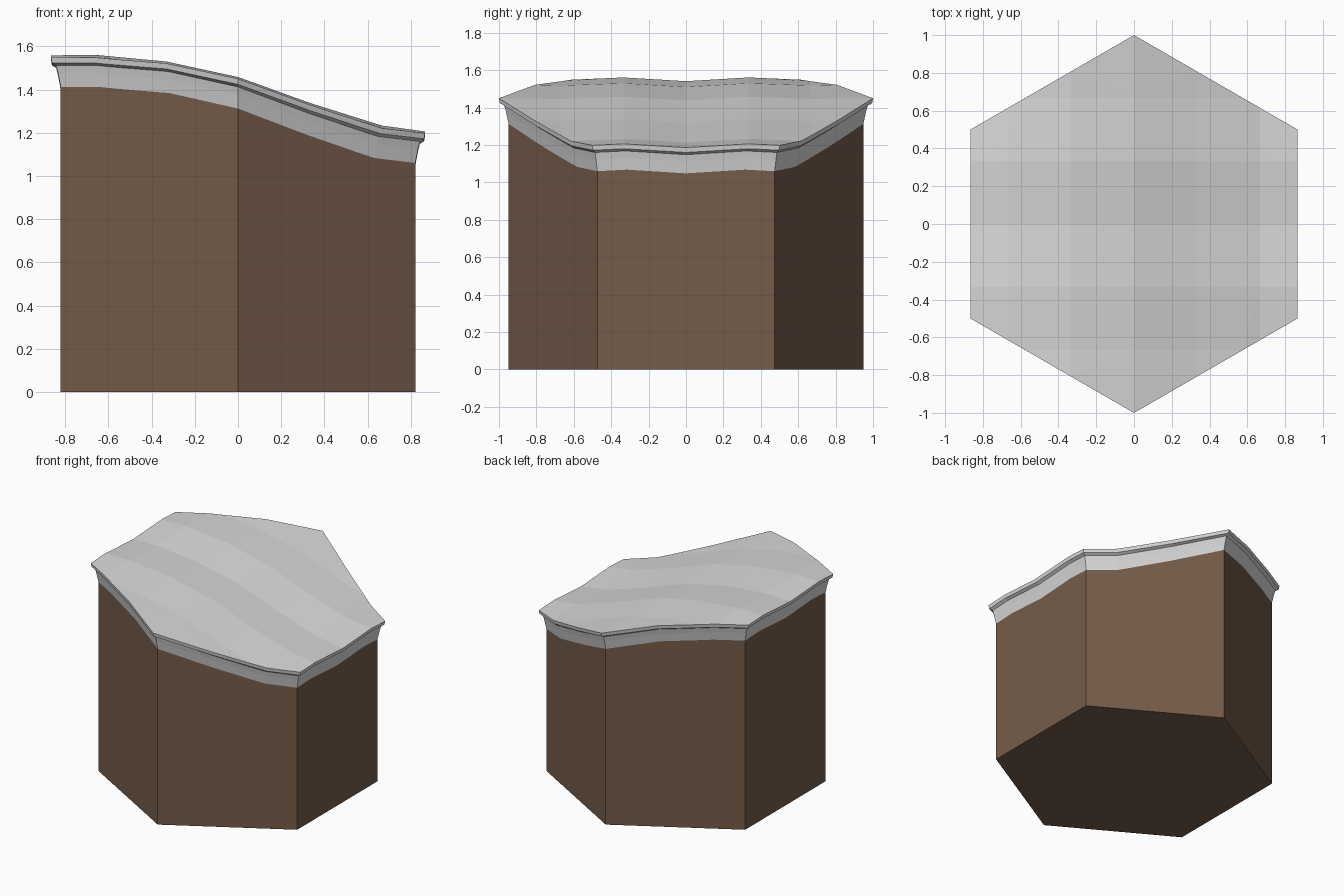
import bpy, bmesh, math
from mathutils import Vector

cube = bpy.data.objects.get("Cube")
if cube:
    bpy.data.objects.remove(cube)

STEP = 1 / 3
# Slope heights at even steps from left edge to right edge
SLOPE = [(-0.866, 1.55), (-0.667, 1.553), (-0.333, 1.522), (0, 1.45),
         (0.333, 1.33), (0.667, 1.225), (0.866, 1.198)]


def make_material(name, colour):
    mat = bpy.data.materials.new(name)
    mat.use_nodes = True
    mat.diffuse_color = (*colour, 1)
    mat.node_tree.nodes["Principled BSDF"].inputs["Base Color"].default_value = (*colour, 1)
    return mat


def height(x, y):
    """Sloping ground with soft ripples across it."""
    z = SLOPE[-1][1]
    for (x0, z0), (x1, z1) in zip(SLOPE, SLOPE[1:]):
        if x <= x1:
            z = z0 + (z1 - z0) * max(0, (x - x0) / (x1 - x0))
            break
    return z - 0.012 * math.cos(3 * math.pi * y) * (1 - abs(y))


def hex_shell(name, mat, rings, keep_top):
    """Loft a hexagon through (scale, drop) rings; drop None means the ground."""
    bm = bmesh.new()
    corners = [bm.verts.new((math.sin(-a), math.cos(a), 0))
               for a in (i * math.pi / 3 for i in range(6))]
    bm.faces.new(corners)
    # Cut the hexagon into a square grid
    for axis in (Vector((1, 0, 0)), Vector((0, 1, 0))):
        for i in range(-2, 3):
            bmesh.ops.bisect_plane(bm, geom=bm.verts[:] + bm.edges[:] + bm.faces[:],
                                   plane_co=axis * (i * STEP), plane_no=axis, dist=1e-4)
    bmesh.ops.triangulate(bm, faces=bm.faces[:])
    top = bm.faces[:]

    def place(verts, scale, drop, previous):
        for v in verts:
            x, y = v.co.x / previous, v.co.y / previous
            v.co = (x * scale, y * scale, 0 if drop is None else height(x, y) - drop)

    place(bm.verts, *rings[0], 1)
    # Extrude the rim from ring to ring
    rim = [e for e in bm.edges if e.is_boundary]
    for last, ring in zip(rings, rings[1:]):
        geom = bmesh.ops.extrude_edge_only(bm, edges=rim)["geom"]
        rim = [g for g in geom if isinstance(g, bmesh.types.BMEdge)]
        place([g for g in geom if isinstance(g, bmesh.types.BMVert)], *ring, last[0])
    bottom = bmesh.ops.contextual_create(bm, geom=rim)["faces"]
    bmesh.ops.recalc_face_normals(bm, faces=bm.faces[:])
    bmesh.ops.delete(bm, geom=bottom if keep_top else top, context="FACES")
    mesh = bpy.data.meshes.new(name)
    bm.to_mesh(mesh)
    bm.free()
    mesh.materials.append(mat)
    obj = bpy.data.objects.new(name, mesh)
    bpy.context.collection.objects.link(obj)
    return obj


grey = make_material("pale_grey", (0.7, 0.7, 0.7))
brown = make_material("earth_brown", (0.178, 0.108, 0.068))

# Pale surface with overhanging lip and tapering skirt
hex_shell("ground_cap", grey,
          [(1, 0), (0.995, 0.026), (0.972, 0.038), (0.962, 0.075), (0.948, 0.138)], True)
# Earth block below the cap
hex_shell("earth_block", brown, [(0.948, 0.138), (0.948, None)], False)
